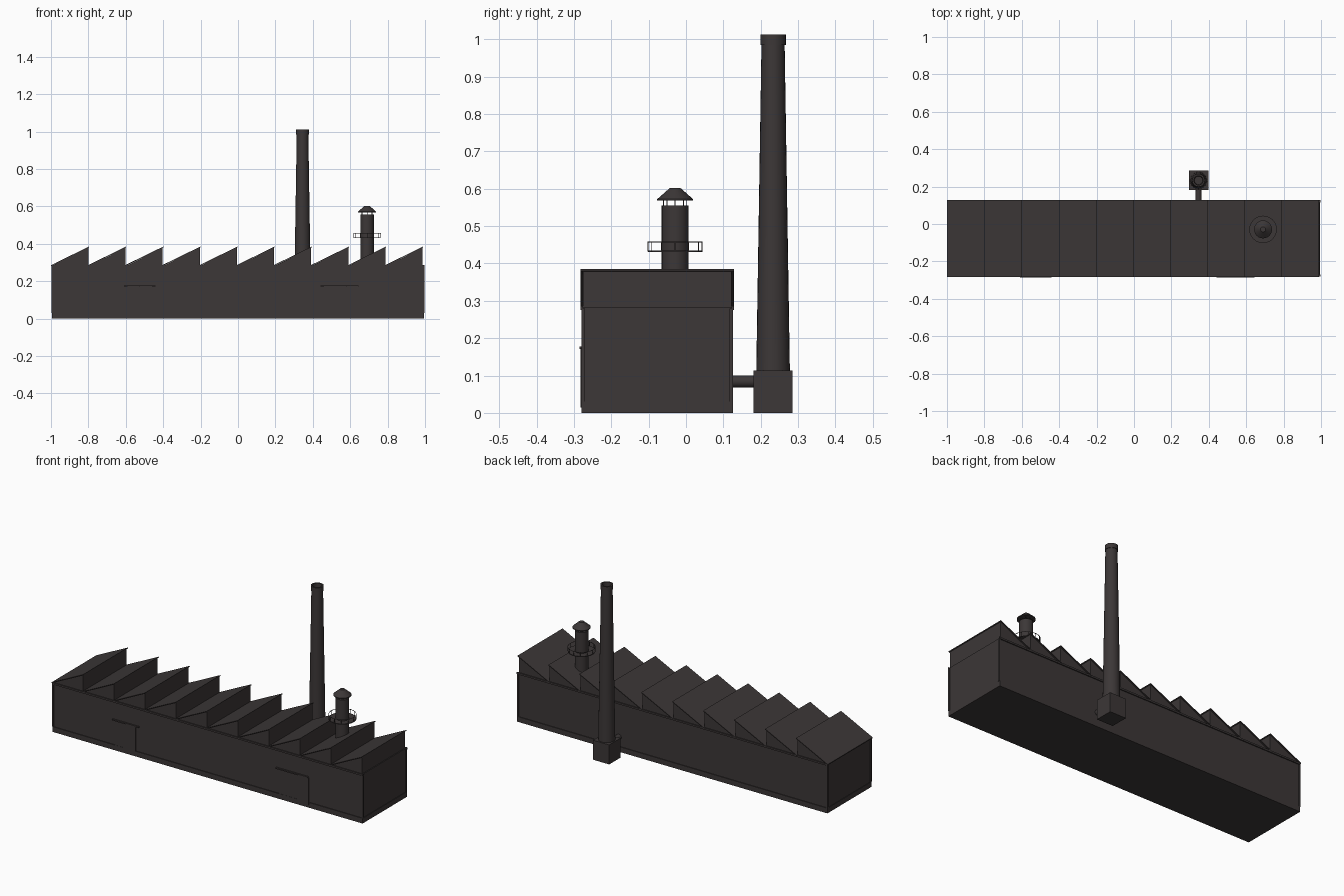
import bpy, bmesh, math

if "Cube" in bpy.data.objects:
    bpy.data.objects.remove(bpy.data.objects["Cube"])

paint = bpy.data.materials.new("soot_brown")
paint.diffuse_color = (0.045, 0.038, 0.038, 1)
paint.use_nodes = True
paint.node_tree.nodes["Principled BSDF"].inputs["Base Color"].default_value = paint.diffuse_color


def finish(ob, name):
    ob.name = name
    ob.data.materials.append(paint)
    return ob


def box(name, x0, x1, y0, y1, z0, z1):
    bpy.ops.mesh.primitive_cube_add(size=1, location=((x0 + x1) / 2, (y0 + y1) / 2, (z0 + z1) / 2))
    ob = bpy.context.object
    ob.scale = (x1 - x0, y1 - y0, z1 - z0)
    bpy.ops.object.transform_apply(location=False, rotation=False, scale=True)
    return finish(ob, name)


def extrude_y(name, outlines, y0, y1):
    """Extrude closed x-z outlines along y."""
    bm = bmesh.new()
    for pts in outlines:
        a = [bm.verts.new((x, y0, z)) for x, z in pts]
        b = [bm.verts.new((x, y1, z)) for x, z in pts]
        n = len(pts)
        bm.faces.new(a)
        bm.faces.new(b[::-1])
        for i in range(n):
            bm.faces.new((a[i], b[i], b[(i + 1) % n], a[(i + 1) % n]))
    bmesh.ops.recalc_face_normals(bm, faces=bm.faces)
    me = bpy.data.meshes.new(name)
    bm.to_mesh(me)
    bm.free()
    ob = bpy.data.objects.new(name, me)
    bpy.context.collection.objects.link(ob)
    return finish(ob, name)


def lathe(name, profile, cx, cy, sides=24, closed=False):
    """Spin (radius, z) points about a vertical axis."""
    bm = bmesh.new()
    rings = []
    for r, z in profile:
        if r == 0:
            rings.append([bm.verts.new((cx, cy, z))] * sides)
        else:
            rings.append([bm.verts.new((cx + r * math.cos(2 * math.pi * i / sides),
                                        cy + r * math.sin(2 * math.pi * i / sides), z))
                          for i in range(sides)])
    pairs = list(zip(rings, rings[1:])) + ([(rings[-1], rings[0])] if closed else [])
    for a, b in pairs:
        for i in range(sides):
            j = (i + 1) % sides
            bm.faces.new(list(dict.fromkeys((a[i], a[j], b[j], b[i]))))
    bmesh.ops.recalc_face_normals(bm, faces=bm.faces)
    me = bpy.data.meshes.new(name)
    bm.to_mesh(me)
    bm.free()
    ob = bpy.data.objects.new(name, me)
    bpy.context.collection.objects.link(ob)
    bpy.context.view_layer.objects.active = ob
    bpy.ops.object.select_all(action='DESELECT')
    ob.select_set(True)
    bpy.ops.object.shade_smooth_by_angle(angle=math.radians(35))
    return finish(ob, name)


# Main hall: walls, plinth, eaves strips and corner posts
box("walls", -0.992, 0.992, -0.276, 0.122, 0.028, 0.283)
box("plinth", -0.995, 0.995, -0.28, 0.126, 0, 0.03)
for y in (-0.279, 0.125):
    box("eaves_strip", -0.997, 0.997, y - 0.003, y + 0.003, 0.276, 0.286)
for x in (-0.992, 0.992):
    for y in (-0.275, 0.121):
        box("corner_post", x - 0.005, x + 0.005, y - 0.005, y + 0.005, 0.03, 0.28)

# Sawtooth roof: solid teeth with thin overhanging sheets
teeth, sheets = [], []
pitch = 0.1985
for i in range(10):
    x = -0.995 + pitch * i
    p = x + pitch
    teeth.append([(x, 0.282), (p - 0.003, 0.282), (p - 0.003, 0.379)])
    sheets.append([(x - 0.004, 0.281), (p, 0.38), (p, 0.385), (x - 0.004, 0.286)])
extrude_y("roof_teeth", teeth, -0.276, 0.122)
extrude_y("roof_sheets", sheets, -0.283, 0.129)

# Sliding doors with their top rails
for x0, split, x1, r0, r1 in ((-0.59, -0.525, -0.46, -0.61, -0.44),
                              (0.46, 0.583, 0.65, 0.44, 0.645)):
    box("door_left", x0, split - 0.002, -0.279, -0.274, 0.015, 0.172)
    box("door_right", split, x1, -0.283, -0.275, 0.015, 0.172)
    box("door_rail", r0, r1, -0.285, -0.275, 0.171, 0.178)

# Tall chimney with base block, hollow top and duct to the hall
CX, CY = 0.345, 0.233
box("chimney_base", CX - 0.052, CX + 0.052, CY - 0.052, CY + 0.052, 0, 0.113)
lathe("chimney_shaft", [(0, 0.11), (0.045, 0.11), (0.031, 0.985), (0.034, 0.985),
                        (0.034, 1.012), (0.025, 1.012), (0.022, 0.95), (0, 0.95)], CX, CY)
bpy.ops.mesh.primitive_cylinder_add(vertices=16, radius=0.016, depth=0.07,
                                    location=(CX, 0.153, 0.084), rotation=(math.pi / 2, 0, 0))
finish(bpy.context.object, "chimney_duct")
bpy.ops.object.shade_smooth_by_angle(angle=math.radians(35))

# Roof vent: pipe, conical cap on struts
VX, VY = 0.69, -0.029
lathe("vent_pipe", [(0, 0.3), (0.036, 0.3), (0.036, 0.555), (0, 0.555)], VX, VY)
lathe("vent_cap", [(0, 0.571), (0.048, 0.568), (0.048, 0.572), (0.014, 0.602), (0, 0.602)], VX, VY)


def thin_post(name, angle, r, z0, z1, t=0.0012):
    x, y = VX + r * math.cos(angle), VY + r * math.sin(angle)
    box(name, x - t, x + t, y - t, y + t, z0, z1)


for i in range(8):
    thin_post("cap_strut", math.tau * i / 8, 0.031, 0.55, 0.572)

# Walkway round the vent with its railing
lathe("walkway", [(0.034, 0.43), (0.073, 0.43), (0.073, 0.434), (0.034, 0.434)], VX, VY, closed=True)
lathe("handrail", [(0.0715, 0.456), (0.0735, 0.456), (0.0735, 0.458), (0.0715, 0.458)], VX, VY, closed=True)
for i in range(12):
    thin_post("railing_post", math.tau * i / 12, 0.0722, 0.432, 0.457)
